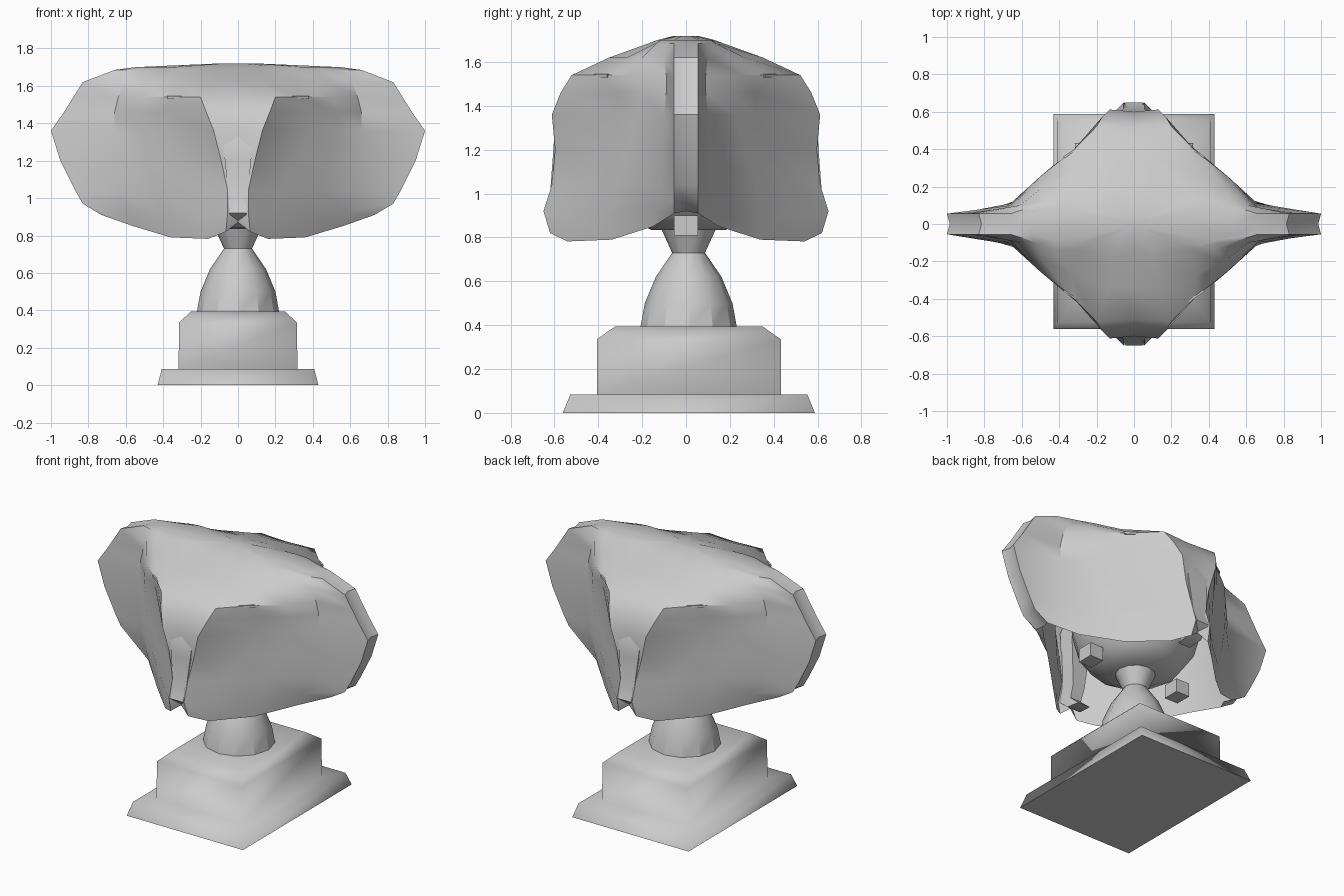
import bpy, bmesh
from math import cos, sin, tau, radians
from mathutils import Vector

if "Cube" in bpy.data.objects:
    bpy.data.objects.remove(bpy.data.objects["Cube"])


def loft(name, rings, cap_start=True, cap_end=True, angle=40):
    bm = bmesh.new()
    rows = [[bm.verts.new(p) for p in r] for r in rings]
    n = len(rows[0])
    for a, b in zip(rows, rows[1:]):
        for i in range(n):
            j = (i + 1) % n
            bm.faces.new((a[i], a[j], b[j], b[i]))
    if cap_start:
        bm.faces.new(rows[0])
    if cap_end:
        bm.faces.new(rows[-1])
    bmesh.ops.recalc_face_normals(bm, faces=bm.faces)
    me = bpy.data.meshes.new(name)
    bm.to_mesh(me)
    bm.free()
    me.shade_smooth()
    me.set_sharp_from_angle(angle=radians(angle))
    ob = bpy.data.objects.new(name, me)
    bpy.context.collection.objects.link(ob)
    return ob


def rect(x, y, z, cy=0.013):
    return [(-x, cy - y, z), (x, cy - y, z), (x, cy + y, z), (-x, cy + y, z)]


def circle(r, z, n=12):
    return [(r * cos(tau * i / n), 0.012 + r * sin(tau * i / n), z) for i in range(n)]


# Stepped rectangular base, softly shaded across its steps
loft("base", [rect(.43, .575, 0), rect(.408, .54, .085), rect(.318, .42, .085),
              rect(.315, .42, .335), rect(.25, .335, .395)], angle=95)

# Faceted stem with waist, and the bowl hidden under the drape
loft("stem", [circle(r, z) for r, z in
              [(.22, .39), (.2, .5), (.15, .62), (.075, .73), (.125, .84)]], angle=28)
loft("bowl", [circle(r, z) for r, z in
              [(.17, .835), (.28, .89), (.36, 1.0), (.4, 1.15), (.4, 1.3)]])

# Draped canopy: per level z, front y, head half width, crease x/y, shoulder x/y, fin tip x
levels = [
    (1.72, .04, .03, .05, .03, .08, .02, .10),
    (1.70, .12, .09, .25, .11, .42, .09, .55),
    (1.685, .16, .11, .30, .14, .52, .10, .66),
    (1.62, .34, .14, .33, .27, .61, .10, .83),
    (1.54, .51, .20, .33, .39, .64, .09, .88),
    (1.46, .56, .17, .40, .31, .66, .09, .93),
    (1.36, .60, .13, .37, .32, .66, .10, 1.0),
    (1.20, .585, .09, .30, .38, .66, .11, .95),
    (1.04, .60, .055, .21, .47, .63, .12, .87),
]


def mirrored(quad):
    # quad runs from the front centre line to the right centre line
    right = quad + [Vector((p.x, -p.y, p.z)) for p in reversed(quad[:-1])]
    left = [Vector((-p.x, p.y, p.z)) for p in reversed(right[1:-1])]
    return right + left


rings = []
for z, f, w, cx, cy, sx, sy, tip in levels:
    mid = Vector(((cx + sx) / 2 + .015, -(cy + sy) / 2 - .015, z))
    fin = min(.055, sy)
    rings.append(mirrored([Vector((0, -f, z)), Vector((w, -f - .012, z)),
                           Vector((cx, -cy, z)), mid, Vector((sx, -sy, z)),
                           Vector((tip, -fin, z)), Vector((tip - .015, 0, z))]))
# Curved hem, rising towards the side fins
rings.append(mirrored([Vector(p) for p in [
    (0, -.62, .93), (.055, -.65, .92), (.17, -.53, .90), (.38, -.34, .90),
    (.59, -.14, .925), (.83, -.055, .97), (.81, 0, .97)]]))
rings.append(mirrored([Vector(p) for p in [
    (0, -.6, .87), (.065, -.62, .82), (.16, -.54, .782), (.36, -.34, .79),
    (.56, -.15, .85), (.73, -.055, .91), (.71, 0, .92)]]))
loft("draped_canopy", rings, cap_end=False, angle=35)

# Tapered trunks at front and back
trunk_path = [(.50, 1.46, .10), (.595, 1.36, .085), (.605, 1.2, .07),
              (.62, 1.0, .05), (.65, .92, .045), (.57, .85, .05)]
for side, name in ((-1, "front_trunk"), (1, "back_trunk")):
    loft(name, [[(-w, side * y, z), (w, side * y, z),
                 (w * .9, side * (y - .1), z - .01), (-w * .9, side * (y - .1), z - .01)]
                for y, z, w in trunk_path])

# Slim brow slits above each face panel
for sx in (-1, 1):
    for sy in (-1, 1):
        loft("brow", [[(sx * .29, sy * .42, z), (sx * .38, sy * .36, z),
                       (sx * .33, sy * .32, z)] for z in (1.53, 1.545)])

# Small square lug on each side under the canopy
for sx in (-1, 1):
    loft("side_lug", [[(sx * (.34 + dx), dy, z) for dx, dy in
                       ((-.05, -.055), (.05, -.055), (.05, .055), (-.05, .055))]
                      for z in (.81, .90)])
